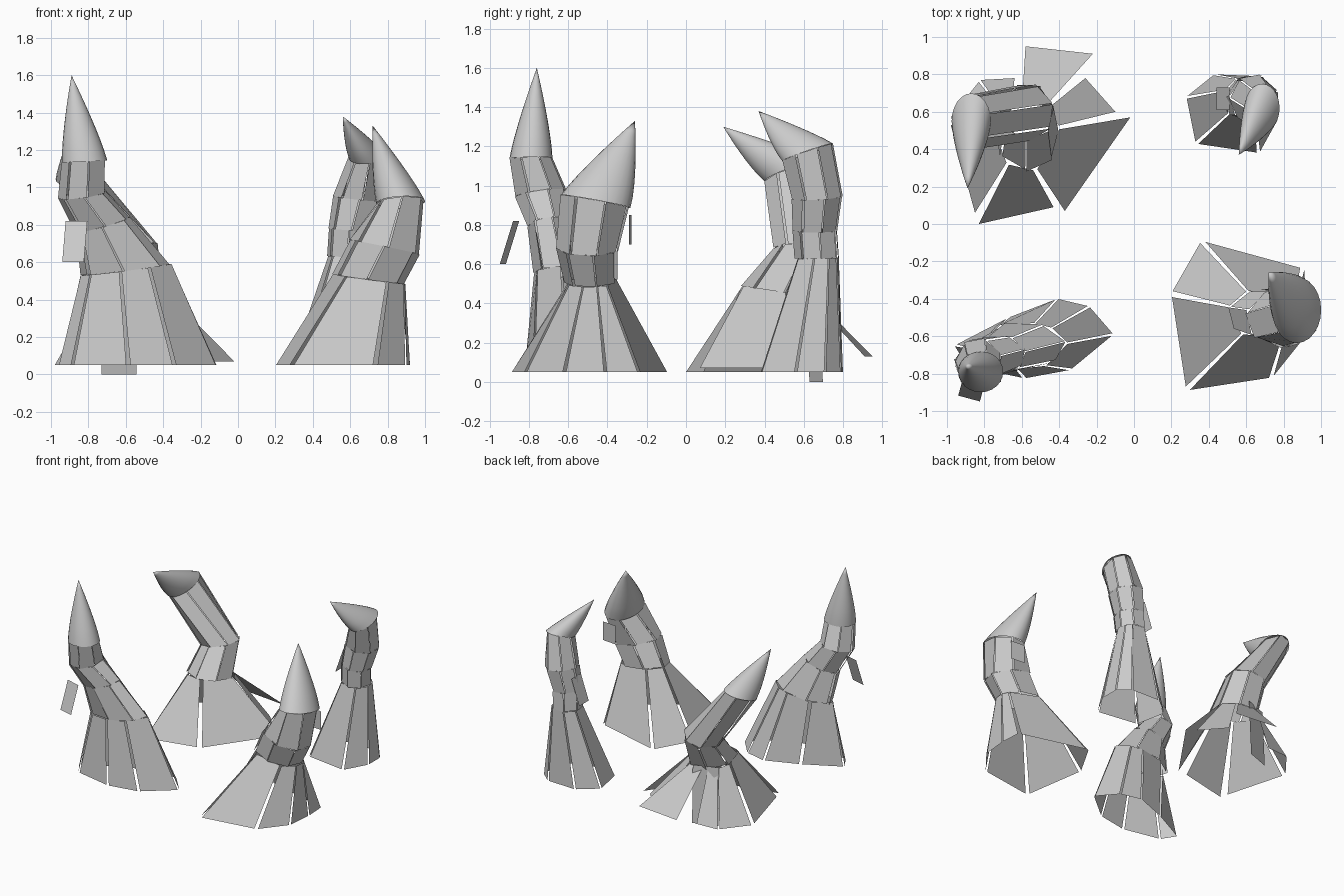
import bpy, math
from mathutils import Vector

if "Cube" in bpy.data.objects:
    bpy.data.objects.remove(bpy.data.objects["Cube"])

TAU = math.tau


def make(name, verts, faces, smooth=False):
    me = bpy.data.meshes.new(name)
    me.from_pydata([tuple(v) for v in verts], [], faces)
    me.update()
    for p in me.polygons:
        p.use_smooth = smooth
    bpy.context.collection.objects.link(bpy.data.objects.new(name, me))


def plates(name, quads):
    verts = [v for q in quads for v in q]
    make(name, verts, [tuple(range(4 * i, 4 * i + 4)) for i in range(len(quads))])


def ring_pt(ring, a, k=1.0):
    """Point on a tilted ellipse given as (centre, rx, ry, path direction)."""
    c, rx, ry, t = ring
    dx, dy = k * rx * math.cos(a), k * ry * math.sin(a)
    return c + Vector((dx, dy, -0.5 * (t.x * dx + t.y * dy) / t.z))


def tube(name, rings, sides=7):
    """Loose flat plates between neighbouring rings."""
    quads = []
    for j, (lo, hi) in enumerate(zip(rings, rings[1:])):
        for i in range(sides):
            a = 0.2 + j * 0.12 + TAU * i / sides
            b = a + TAU / sides * 0.95
            k = 1.02 if i % 2 else 0.96
            quads.append([ring_pt(lo, a, k), ring_pt(lo, b, k),
                          ring_pt(hi, b, k), ring_pt(hi, a, k)])
    plates(name, quads)


def outline(*pts):
    """Split a closed ground outline into hem edges with small gaps."""
    edges = []
    for i, p in enumerate(pts):
        p, q = Vector(p), Vector(pts[(i + 1) % len(pts)])
        edges.append((*p.lerp(q, 0.04), *q.lerp(p, 0.04)))
    return edges


def skirt(name, waist, hem):
    """One flared plate per hem edge (x1, y1, x2, y2, optional height)."""
    xs = [v for e in hem for v in (e[0], e[2])]
    ys = [v for e in hem for v in (e[1], e[3])]
    mx, my = (min(xs) + max(xs)) / 2, (min(ys) + max(ys)) / 2
    sx, sy = max(xs) - min(xs), max(ys) - min(ys)
    quads = []
    for e in hem:
        z = e[4] if len(e) > 4 else 0.05
        a, b = Vector((e[0], e[1], z)), Vector((e[2], e[3], z))
        ta, tb = (math.atan2((v.y - my) / sy, (v.x - mx) / sx) for v in (a, b))
        quads.append([a, b, ring_pt(waist, tb), ring_pt(waist, ta)])
    plates(name, quads)


def claw_tip(name, base, tip, n=24, levels=8):
    """Smooth hollow cone with slightly bulging sides and an offset tip."""
    c = base[0]
    verts = []
    for j in range(levels):
        t = j / levels
        for i in range(n):
            p = ring_pt(base, TAU * i / n) - c
            verts.append(c.lerp(tip, t) + p * (1 - t ** 1.25))
    verts.append(tip)
    faces = []
    for j in range(levels):
        for i in range(n):
            a, b = j * n + i, j * n + (i + 1) % n
            faces.append((a, b, b + n, a + n) if j < levels - 1 else (a, b, levels * n))
    make(name, verts, faces, True)


def flap(name, ring, degrees, top, bottom, flare, half=0.06):
    """Single loose plate hanging from a ring."""
    a = math.radians(degrees)
    out = Vector((math.cos(a), math.sin(a), 0))
    side = Vector((-out.y, out.x, 0)) * half
    hi = ring[0] + Vector((out.x * ring[1], out.y * ring[2], -top))
    lo = hi + out * flare
    lo.z = ring[0].z - bottom
    plates(name, [[lo - side, lo + side, hi + side, hi - side]])


def claw(name, path, tip, stretch, squash, hem, hang):
    """path: (x, y, z, radius) rings upward; stretch widens the waist in x,
    squash narrows the tip base in x."""
    centres = [Vector(p[:3]) for p in path] + [Vector(tip)]
    rings = []
    for i, (c, p) in enumerate(zip(centres, path)):
        k = (stretch, math.sqrt(stretch))[i] if i < 2 else 1
        if i == len(path) - 1:
            k = squash
        t = centres[i + 1] - centres[max(i - 1, 0)]
        if i == 0:
            t.z *= 2
        rings.append((c, p[3] * k, p[3] / k, t))
    skirt(name + "_skirt", rings[0], hem)
    tube(name + "_body_plates", rings)
    claw_tip(name + "_tip", rings[-1], centres[-1])
    flap(name + "_loose_flap", rings[hang[0]], *hang[1:])


claw("front_left_claw",
     [(-.60, -.65, .56, .175), (-.72, -.70, .80, .125),
      (-.83, -.74, .96, .13), (-.82, -.79, 1.14, .115)],
     (-.89, -.76, 1.60), 1.4, 1.05,
     outline((-.96, -.65), (-.89, -.76), (-.585, -.825), (-.34, -.78),
             (-.11, -.59), (-.24, -.44), (-.41, -.40), (-.67, -.50)),
     (2, 255, .14, .36, .07))

claw("back_left_claw",
     [(-.57, .47, .46, .18), (-.57, .60, .67, .15), (-.87, .55, 1.07, .125)],
     (-.89, .19, 1.30), 0.97, 0.84,
     [(-.83, .00, -.43, .09), (-.37, .07, -.02, .57, .07), (-.10, .60, -.26, .78, .08),
      (-.22, .91, -.58, .95, .13), (-.64, .78, -.82, .77), (-.83, .76, -.98, .57),
      (-.98, .53, -.85, .06)],
     (0, 110, 0, .46, .02, .10))

claw("front_right_claw",
     [(.70, -.48, .51, .165), (.79, -.50, .68, .175), (.87, -.46, .92, .152)],
     (.72, -.26, 1.33), 1.2, 0.86,
     outline((.28, -.89), (.74, -.82), (.90, -.62), (.92, -.41), (.91, -.24),
             (.36, -.09), (.20, -.37)),
     (2, 85, .07, .22, 0))

claw("back_right_claw",
     [(.59, .67, .63, .115), (.60, .66, .77, .115),
      (.64, .67, .94, .13), (.685, .62, 1.17, .11)],
     (.56, .37, 1.38), 1.0, 0.85,
     outline((.33, .43), (.67, .38), (.77, .56), (.77, .71), (.68, .79),
             (.43, .80), (.28, .68)),
     (2, 180, .05, .25, .07))
